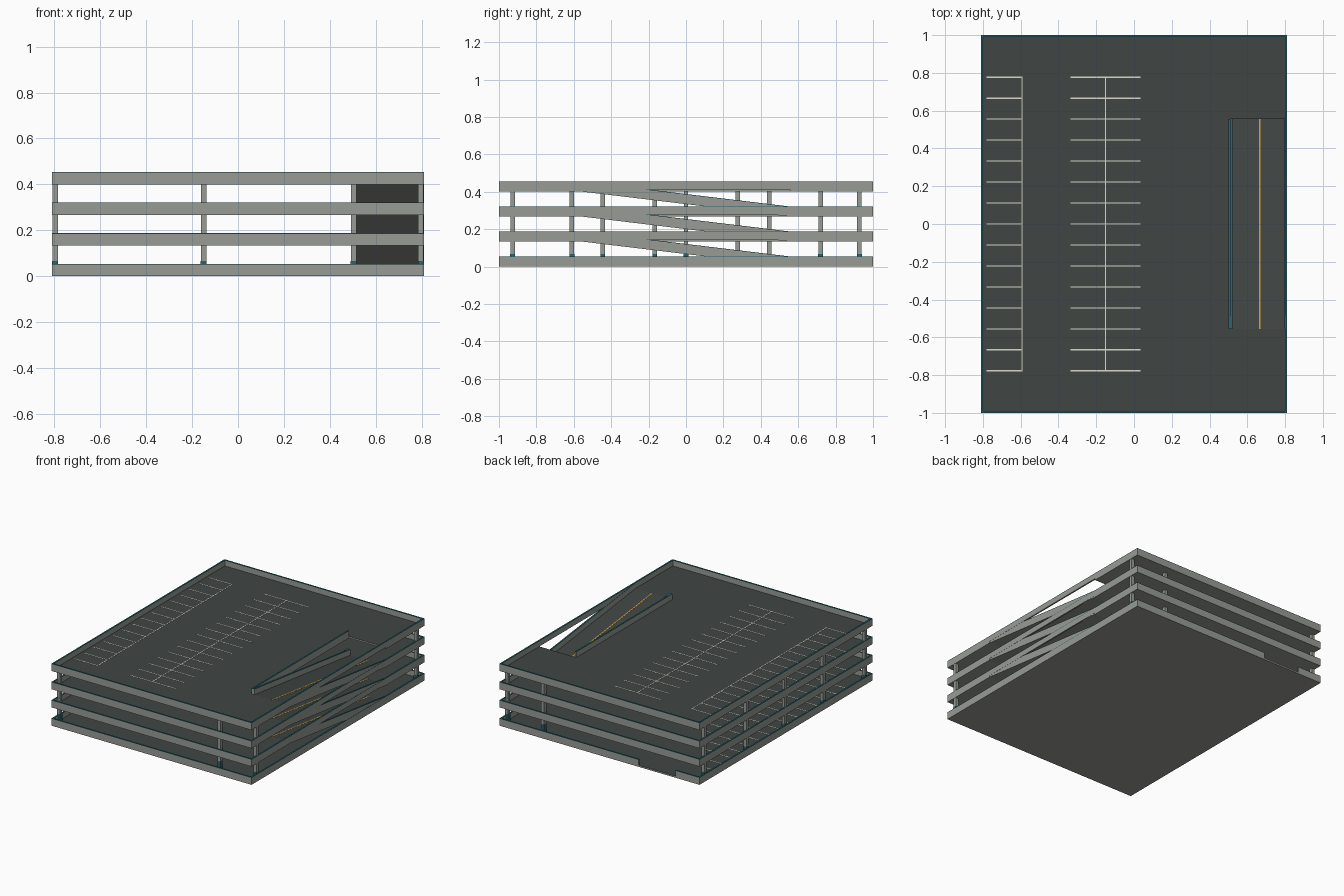
import bpy, bmesh

if "Cube" in bpy.data.objects:
    bpy.data.objects.remove(bpy.data.objects["Cube"])

def mat(name, r, g, b):
    m = bpy.data.materials.new(name)
    m.diffuse_color = (r, g, b, 1)
    m.use_nodes = True
    m.node_tree.nodes["Principled BSDF"].inputs["Base Color"].default_value = m.diffuse_color
    return m

CONCRETE = mat("concrete", 0.31, 0.33, 0.30)
ASPHALT = mat("asphalt", 0.051, 0.062, 0.060)
TEAL = mat("teal_paint", 0.02, 0.13, 0.16)
WHITE = mat("white_line", 0.72, 0.71, 0.62)
YELLOW = mat("yellow_line", 0.66, 0.35, 0.05)

HX, HY = 0.81, 1.0              # half size of the building
PITCH, SLAB, RAIL = 0.1335, 0.012, 0.042
CAP, WALL = 0.003, 0.011        # painted cap height, parapet thickness
RX, RY = 0.51, 0.555            # ramp opening: inner edge and half length

def add_box(bm, x0, x1, y0, y1, z0, z1, drop=0.0):
    """Box whose +y end is lowered by drop, which makes ramps."""
    v = [bm.verts.new((x, y, z - (drop if y == y1 else 0)))
         for x in (x0, x1) for y in (y0, y1) for z in (z0, z1)]
    for f in ((0, 1, 3, 2), (4, 6, 7, 5), (0, 4, 5, 1),
              (2, 3, 7, 6), (0, 2, 6, 4), (1, 5, 7, 3)):
        bm.faces.new([v[i] for i in f])

def boxes(name, items, *mats):
    """One object from many boxes; a second material goes on upward faces."""
    bm = bmesh.new()
    for it in items:
        add_box(bm, *it)
    bmesh.ops.recalc_face_normals(bm, faces=bm.faces)
    if len(mats) > 1:
        for f in bm.faces:
            f.material_index = int(f.normal.z > 0.9)
    me = bpy.data.meshes.new(name)
    bm.to_mesh(me)
    bm.free()
    for m in mats:
        me.materials.append(m)
    ob = bpy.data.objects.new(name, me)
    bpy.context.collection.objects.link(ob)
    return ob

def parapet(name, runs, z, drop=0.0):
    """Low concrete walls with a painted cap along the top."""
    top = z + RAIL
    boxes(name, [(*r, z, top - CAP, drop) for r in runs], CONCRETE)
    boxes(name + "_cap", [(*r, top - CAP, top, drop) for r in runs], TEAL)

for lv in range(4):
    z = lv * PITCH
    top = z + SLAB

    # floor slab, open over the ramp on upper levels
    if lv == 0:
        parts = [(-HX, HX, -HY, HY, z, top)]
    else:
        parts = [(-HX, RX, -HY, HY, z, top),
                 (RX, HX, -HY, -RY, z, top),
                 (RX, HX, RY, HY, z, top)]
    boxes(f"deck_{lv}", parts, CONCRETE, ASPHALT)

    # edge parapets, with the entrance gap at the back of the ground floor
    i = HY - WALL
    runs = [(-HX, -HX + WALL, -i, i), (HX - WALL, HX, -i, i), (-HX, HX, -HY, -i)]
    if lv == 0:
        runs += [(-HX, -0.615, i, HY), (-0.315, HX, i, HY)]
    else:
        runs += [(-HX, HX, i, HY)]
        runs += [(RX - WALL, RX, -RY, RY)]      # guard beside the opening
    parapet(f"parapet_{lv}", runs, top)

    # parking bay lines
    a, b, w = top, top + 0.001, 0.003
    lines = []
    for k in range(-7, 8):
        y = k * 0.111
        lines += [(-0.78, -0.592, y - w, y + w, a, b),
                  (-0.335, 0.035, y - w, y + w, a, b)]
    for x in (-0.592, -0.15):
        lines.append((x - w, x + w, -0.78, 0.78, a, b + 0.0003))
    boxes(f"bay_lines_{lv}", lines, WHITE)

    # ramp up to the next level, its side walls and centre line
    if lv < 3:
        zt = z + PITCH
        x0, x1 = RX + 0.001, HX - 0.001
        boxes(f"ramp_{lv}", [(x0, x1, -RY, RY, zt, zt + SLAB, PITCH)],
              CONCRETE, ASPHALT)
        parapet(f"ramp_wall_{lv}", [(x0, x0 + WALL, -RY, RY),
                                    (x1 - WALL, x1, -RY, RY)],
                zt + SLAB, PITCH)
        boxes(f"ramp_line_{lv}", [(0.661, 0.669, -RY, RY, zt + SLAB,
                                   zt + SLAB + 0.001, PITCH)], YELLOW)

# columns: left edge row, staggered middle row, right side corners
spots = [(-0.796, y) for y in (-0.927, -0.445, 0, 0.445, 0.927)]
spots += [(-0.15, y) for y in (-0.61, -0.167, 0.277, 0.72)]
spots += [(x, y) for x in (0.503, 0.796) for y in (-0.927, 0.927)]

def posts(r, z0, z1):
    return [(x - r, x + r, y - r, y + r, z0, z1) for x, y in spots]

cols = []
for lv in range(3):
    cols += posts(0.012, lv * PITCH + SLAB, (lv + 1) * PITCH)
boxes("columns", cols, CONCRETE)
boxes("column_bases", posts(0.0132, SLAB, 0.067), TEAL)
